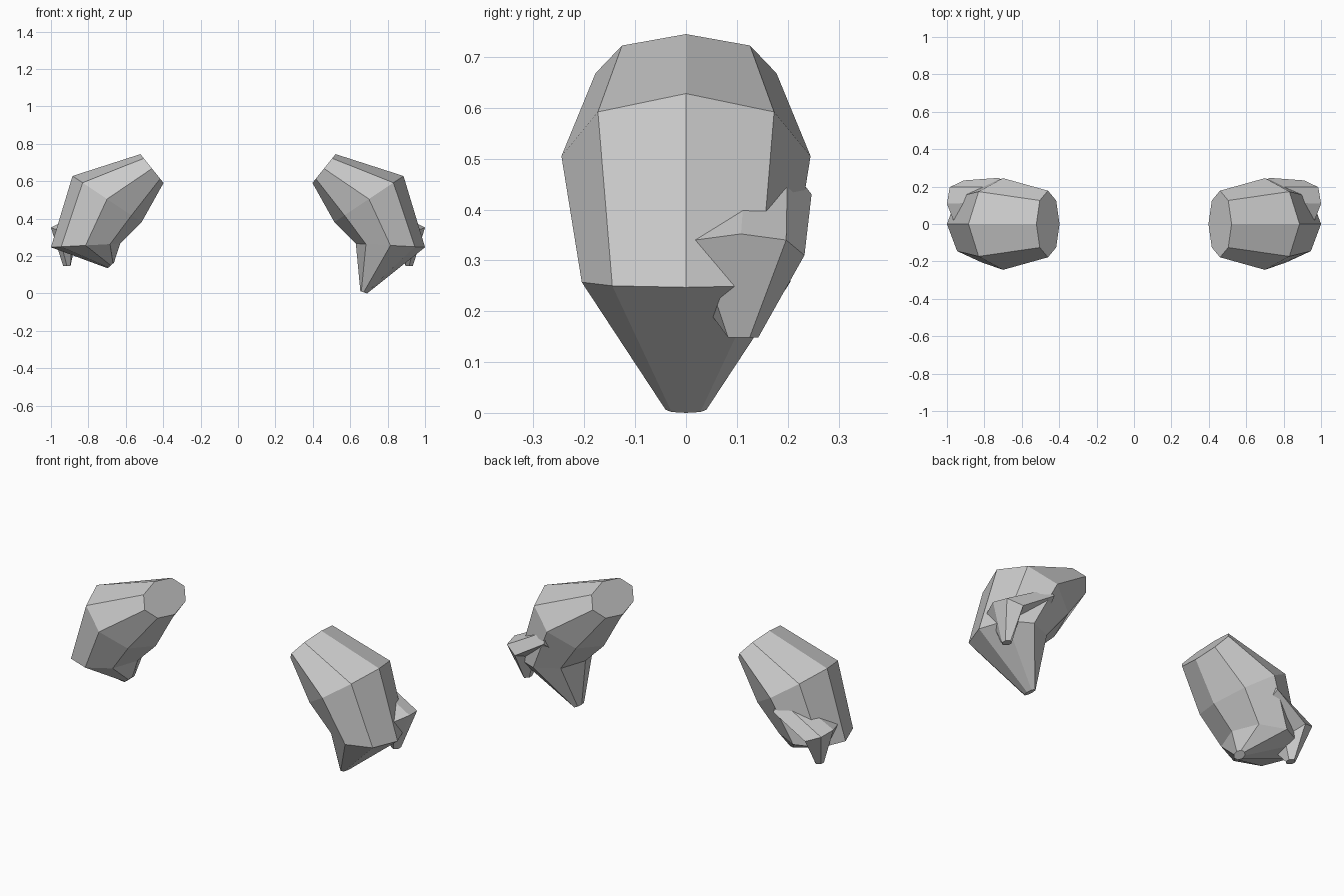
import bpy
from math import sin, cos, pi

if "Cube" in bpy.data.objects:
    bpy.data.objects.remove(bpy.data.objects["Cube"])


def ring(cx, cz, ax, az, b, n=8):
    """Flattened octagon: (ax, az) is the half axis in x-z, b the half width in y."""
    return [(cx + ax * cos(2 * pi * i / n), b * sin(2 * pi * i / n),
             cz + az * cos(2 * pi * i / n)) for i in range(n)]


def loft(name, rings, side):
    """Skin matching rings, cap both ends; side = -1 mirrors across x."""
    n = len(rings[0])
    verts = [(side * x, y, z) for r in rings for x, y, z in r]
    faces = [tuple(range(n)), tuple(range(len(verts) - n, len(verts)))[::-1]]
    for k in range(len(rings) - 1):
        for i in range(n):
            j = (i + 1) % n
            faces.append((k * n + i, (k + 1) * n + i, (k + 1) * n + j, k * n + j))
    if side < 0:
        faces = [f[::-1] for f in faces]
    me = bpy.data.meshes.new(name)
    me.from_pydata(verts, [], faces)
    me.update()
    import bmesh
    bm = bmesh.new()
    bm.from_mesh(me)
    bmesh.ops.recalc_face_normals(bm, faces=bm.faces)
    bm.to_mesh(me)
    bm.free()
    ob = bpy.data.objects.new(name, me)
    bpy.context.collection.objects.link(ob)
    return ob


# Wrist, knuckle and finger-joint sections shared by both hands
wrist = ring(0.46, 0.668, 0.062, 0.077, 0.178)
knuckles = ring(0.70, 0.505, 0.185, 0.123, 0.245)
joint = ring(0.815, 0.257, 0.185, -0.01, 0.205)

# Fingertips: extended on one hand, curled on the other
tip_long = ring(0.672, 0.006, 0.018, -0.006, 0.04)
tip_curled = ring(0.68, 0.15, 0.017, -0.015, 0.04)

# Thumb: base buried in the palm, bend, tip
thumb = [
    [(.72, .06, .48), (.72, .12, .50), (.72, .20, .49),
     (.72, .247, .43), (.70, .16, .36), (.70, .08, .38)],
    [(.965, .018, .34), (1.0, .108, .352), (.985, .197, .34),
     (.91, .233, .31), (.87, .12, .27), (.89, .0, .26)],
    [(.915, .083, .148), (.935, .10, .148), (.935, .125, .148),
     (.915, .142, .148), (.895, .125, .148), (.895, .10, .148)],
]

for label, side, tip in (("right", 1, tip_long), ("left", -1, tip_curled)):
    loft(label + "_hand", [wrist, knuckles, joint, tip], side)
    loft(label + "_thumb", thumb, side)
